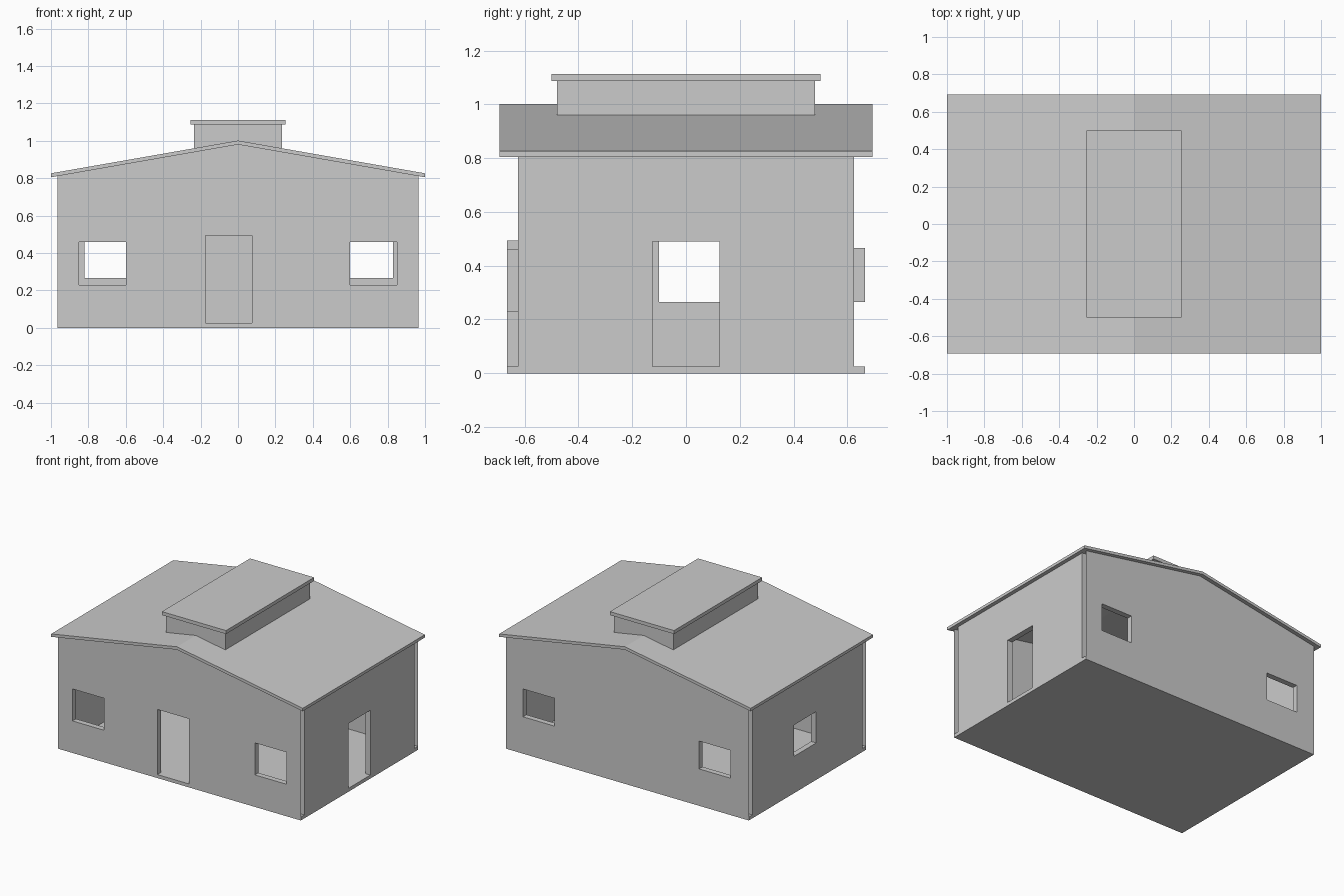
import bpy
import bmesh
from mathutils import Vector

if "Cube" in bpy.data.objects:
    bpy.data.objects.remove(bpy.data.objects["Cube"], do_unlink=True)

# Single plain material
GREY = (0.6, 0.6, 0.6, 1.0)
grey = bpy.data.materials.new("light_grey")
grey.use_nodes = True
grey.diffuse_color = GREY
grey.node_tree.nodes["Principled BSDF"].inputs["Base Color"].default_value = GREY

# Main dimensions
HALF_X, HALF_Y, THICK = 0.965, 0.665, 0.04
EAVE, RIDGE, ROOF_T = 0.805, 0.98, 0.021


def soffit(x):
    """Height of the roof underside at x."""
    return RIDGE - (RIDGE - EAVE) * abs(x)


def finish(name, bm):
    bmesh.ops.recalc_face_normals(bm, faces=bm.faces)
    mesh = bpy.data.meshes.new(name)
    bm.to_mesh(mesh)
    bm.free()
    mesh.materials.append(grey)
    obj = bpy.data.objects.new(name, mesh)
    bpy.context.collection.objects.link(obj)
    return obj


def box(name, half_x, half_y, z0, z1):
    bm = bmesh.new()
    bmesh.ops.create_cube(bm, size=2)
    for v in bm.verts:
        v.co = (v.co.x * half_x, v.co.y * half_y, z0 if v.co.z < 0 else z1)
    return finish(name, bm)


def wall(name, profile, outer, inner, along_x, openings):
    """Two skins with lined openings (u0, u1, z0, z1); the wall ends stay open."""
    def place(u, d, z):
        return Vector((u, d, z) if along_x else (d, u, z))

    bm = bmesh.new()
    for d in (outer, inner):
        bm.faces.new([bm.verts.new(place(u, d, z)) for u, z in profile])
    u_axis, z_axis = place(1, 0, 0), Vector((0, 0, 1))
    for u0, u1, z0, z1 in openings:
        for axis, cut in ((u_axis, u0), (u_axis, u1), (z_axis, z0), (z_axis, z1)):
            bmesh.ops.bisect_plane(bm, geom=bm.verts[:] + bm.edges[:] + bm.faces[:],
                                   plane_co=axis * cut, plane_no=axis)
    for u0, u1, z0, z1 in openings:
        inside = [f for f in bm.faces
                  if u0 < f.calc_center_median().dot(u_axis) < u1
                  and z0 < f.calc_center_median().z < z1]
        bmesh.ops.delete(bm, geom=inside, context='FACES')
        # Reveals around the opening
        ring = [(u0, z0), (u1, z0), (u1, z1), (u0, z1)]
        for (ua, za), (ub, zb) in zip(ring, ring[1:] + ring[:1]):
            bm.faces.new([bm.verts.new(place(*p)) for p in (
                (ua, outer, za), (ub, outer, zb), (ub, inner, zb), (ua, inner, za))])
    bmesh.ops.remove_doubles(bm, verts=bm.verts, dist=0.0001)
    return finish(name, bm)


# Floor slab
box("floor", HALF_X, HALF_Y, 0, 0.025)

# Gable walls, front with a door and two windows, back with two windows
gable = [(-HALF_X, 0), (HALF_X, 0), (HALF_X, soffit(HALF_X)),
         (0, RIDGE), (-HALF_X, soffit(HALF_X))]
wall("front_wall", gable, -HALF_Y, THICK - HALF_Y, True,
     [(-0.85, -0.6, 0.23, 0.46), (-0.175, 0.075, 0.025, 0.493), (0.6, 0.85, 0.23, 0.46)])
wall("back_wall", gable, HALF_Y, HALF_Y - THICK, True,
     [(-0.82, -0.57, 0.265, 0.465), (0.58, 0.83, 0.265, 0.465)])

# Side walls, left with a door and right with a window
span = HALF_Y - THICK
side = [(-span, 0), (span, 0), (span, soffit(HALF_X)), (-span, soffit(HALF_X))]
wall("left_wall", side, HALF_X, HALF_X - THICK, False, [(-0.125, 0.125, 0.025, 0.49)])
wall("right_wall", side, -HALF_X, THICK - HALF_X, False, [(-0.1, 0.15, 0.265, 0.49)])

# Gabled roof slab
bm = bmesh.new()
section = [(-1, EAVE), (0, RIDGE), (1, EAVE),
           (1, EAVE + ROOF_T), (0, RIDGE + ROOF_T), (-1, EAVE + ROOF_T)]
end = bm.faces.new([bm.verts.new((x, -0.693, z)) for x, z in section])
swept = bmesh.ops.extrude_face_region(bm, geom=[end])["geom"]
bmesh.ops.translate(bm, vec=(0, 2 * 0.693, 0),
                    verts=[g for g in swept if isinstance(g, bmesh.types.BMVert)])
finish("roof", bm)

# Raised ridge vent and its flat cap
box("ridge_vent", 0.235, 0.48, 0.95, 1.087)
box("vent_cap", 0.255, 0.5, 1.087, 1.112)
